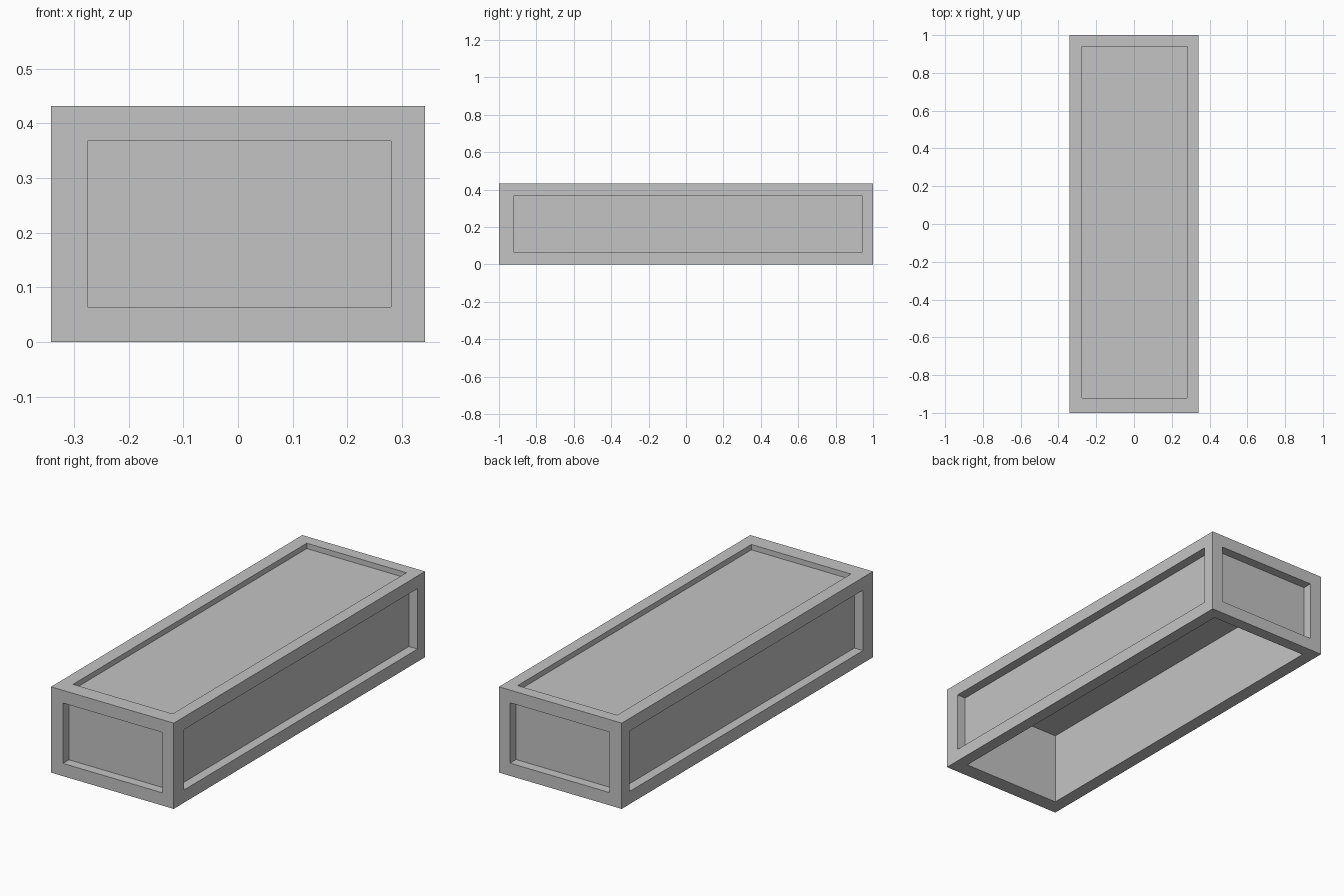
import bpy
import bmesh
from mathutils import Matrix, Vector

default = bpy.data.objects.get("Cube")
if default:
    bpy.data.objects.remove(default, do_unlink=True)

grey = bpy.data.materials.new("plain_grey")
grey.use_nodes = True
grey.diffuse_color = (0.55, 0.55, 0.55, 1)
grey.node_tree.nodes["Principled BSDF"].inputs["Base Color"].default_value = grey.diffuse_color


def box(name, low, high):
    """Axis-aligned box between two corners."""
    low, high = Vector(low), Vector(high)
    bm = bmesh.new()
    place = Matrix.Translation((low + high) / 2) @ Matrix.Diagonal((high - low).to_4d())
    place[3][3] = 1
    bmesh.ops.create_cube(bm, size=1, matrix=place)
    mesh = bpy.data.meshes.new(name)
    bm.to_mesh(mesh)
    bm.free()
    mesh.materials.append(grey)
    obj = bpy.data.objects.new(name, mesh)
    bpy.context.collection.objects.link(obj)
    return obj


# Outer size, frame opening and recess depths
W, L, H = 0.342, 1.0, 0.432
X0, X1 = -0.275, 0.28
Y0, Y1 = -0.92, 0.94
Z0, Z1 = 0.064, 0.368
SIDE, TOP, OUT = 0.048, 0.027, 0.1

body = box("framed_box", (-W, -L, 0), (W, L, H))

# Recessed panels on five sides, and the hollow open underneath
cutters = [
    box("front_recess", (X0, -L - OUT, Z0), (X1, -L + SIDE, Z1)),
    box("back_recess", (X0, L - SIDE, Z0), (X1, L + OUT, Z1)),
    box("left_recess", (W - SIDE, Y0, Z0), (W + OUT, Y1, Z1)),
    box("right_recess", (-W - OUT, Y0, Z0), (-W + SIDE, Y1, Z1)),
    box("top_recess", (X0, Y0, H - TOP), (X1, Y1, H + OUT)),
    box("hollow", (X0, Y0, -OUT), (X1, Y1, Z1)),
]
for cutter in cutters:
    cut = body.modifiers.new(cutter.name, "BOOLEAN")
    cut.operation = "DIFFERENCE"
    cut.solver = "EXACT"
    cut.object = cutter

# Bake the cuts and drop the cutters
bpy.context.view_layer.update()
graph = bpy.context.evaluated_depsgraph_get()
baked = bpy.data.meshes.new_from_object(body.evaluated_get(graph))
body.modifiers.clear()
body.data = baked
for cutter in cutters:
    bpy.data.objects.remove(cutter, do_unlink=True)
